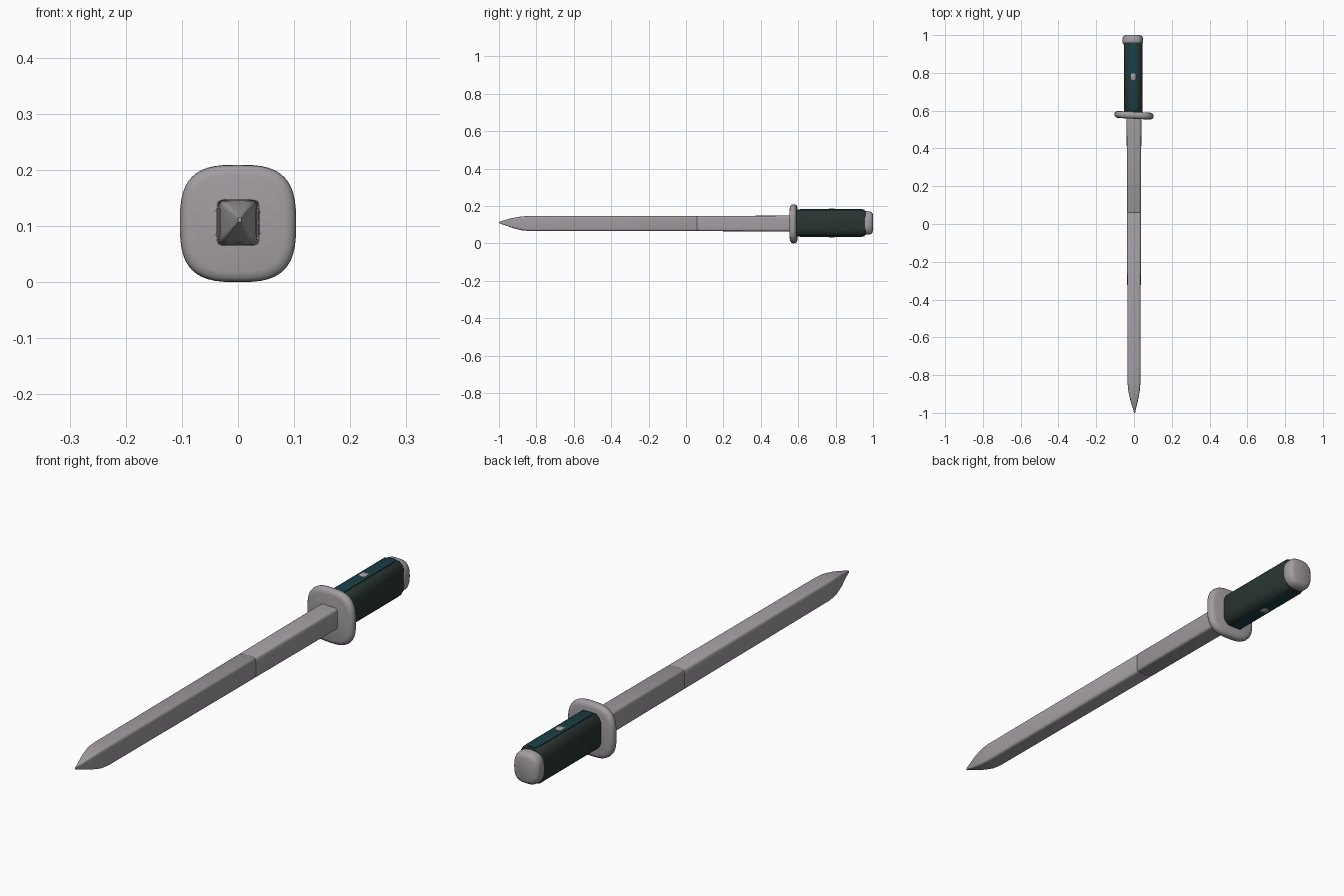
import bpy, bmesh, math

cube = bpy.data.objects.get("Cube")
if cube:
    bpy.data.objects.remove(cube, do_unlink=True)


def material(name, rgb):
    m = bpy.data.materials.new(name)
    m.use_nodes = True
    m.diffuse_color = (*rgb, 1)
    bsdf = m.node_tree.nodes["Principled BSDF"]
    bsdf.inputs["Base Color"].default_value = (*rgb, 1)
    bsdf.inputs["Roughness"].default_value = 0.7
    return m


steel = material("grey steel", (0.36, 0.335, 0.36))
leather = material("dark green grip", (0.022, 0.036, 0.032))
teal = material("dark teal inlay", (0.01, 0.05, 0.06))


def rounded(n, power):
    """Unit outline between a circle (2) and a square (high power)."""
    pts = []
    for i in range(n):
        a = 2 * math.pi * i / n
        c, s = math.cos(a), math.sin(a)
        pts.append((math.copysign(abs(c) ** (2 / power), c),
                    math.copysign(abs(s) ** (2 / power), s)))
    return pts


def loft(name, outline, rings, mat, slant=0, angle=40):
    """Sweep an outline along y; rings hold y, centre x, centre z, half width, half height."""
    bm = bmesh.new()
    loops = []
    for y, cx, cz, hw, hh in rings:
        loops.append([bm.verts.new((cx + u * hw, y + slant * u * hw, cz + v * hh))
                      for u, v in outline])
    n = len(outline)
    for a, b in zip(loops, loops[1:]):
        for i in range(n):
            j = (i + 1) % n
            bm.faces.new((a[i], a[j], b[j], b[i]))
    bm.faces.new(loops[0])
    bm.faces.new(loops[-1])
    bmesh.ops.recalc_face_normals(bm, faces=bm.faces)
    me = bpy.data.meshes.new(name)
    bm.to_mesh(me)
    bm.free()
    me.materials.append(mat)
    ob = bpy.data.objects.new(name, me)
    bpy.context.collection.objects.link(ob)
    bpy.ops.object.select_all(action="DESELECT")
    ob.select_set(True)
    bpy.context.view_layer.objects.active = ob
    bpy.ops.object.shade_smooth_by_angle(angle=math.radians(angle))
    return ob


MID = 0.106

# Blade: squared bar with a fine seam and a pointed tip
loft("blade", rounded(32, 7), [
    (-1.0, 0.003, 0.111, 0.003, 0.004),
    (-0.97, 0.002, 0.111, 0.010, 0.013),
    (-0.93, 0.001, 0.109, 0.021, 0.026),
    (-0.88, 0, 0.107, 0.031, 0.037),
    (-0.84, 0, MID, 0.034, 0.040),
    (0.055, 0, MID, 0.037, 0.041),
    (0.06, 0, MID, 0.035, 0.039),
    (0.065, 0, MID, 0.037, 0.041),
    (0.57, 0, MID, 0.039, 0.042),
], steel)

# Guard: rounded square plate, slightly slanted
loft("guard", rounded(48, 3), [
    (0.557, 0, 0.1045, 0.085, 0.087),
    (0.560, 0, 0.1045, 0.096, 0.098),
    (0.567, 0, 0.1045, 0.102, 0.1035),
    (0.575, 0, 0.1045, 0.1035, 0.1045),
    (0.584, 0, 0.1045, 0.102, 0.1035),
    (0.591, 0, 0.1045, 0.096, 0.098),
    (0.594, 0, 0.1045, 0.085, 0.087),
], steel, slant=-0.05, angle=60)

# Grip: tall faceted bar
quarter = [(1, 0.55), (0.86, 0.8), (0.55, 1)]
facets = (quarter + [(-u, v) for u, v in reversed(quarter)]
          + [(-u, -v) for u, v in quarter] + [(u, -v) for u, v in reversed(quarter)])
GX = -0.004
GZ = 0.109
loft("grip", facets, [
    (0.585, GX, GZ, 0.046, 0.062),
    (0.60, GX, GZ, 0.050, 0.070),
    (0.945, GX, GZ, 0.050, 0.070),
    (0.962, GX, GZ, 0.046, 0.064),
], leather)

# Inlays and rivets on the top and bottom of the grip
for side, word in ((1, "top"), (-1, "bottom")):
    z = GZ + side * 0.068
    loft(word + "_inlay", rounded(16, 5), [
        (0.60, GX, z, 0.015, 0.003),
        (0.615, GX, z, 0.024, 0.007),
        (0.935, GX, z, 0.024, 0.007),
        (0.955, GX, z, 0.015, 0.003),
    ], teal)
    loft(word + "_rivet", rounded(16, 3), [
        (0.758, GX, z, 0.009, 0.005),
        (0.768, GX, z, 0.016, 0.010),
        (0.79, GX, z, 0.016, 0.010),
        (0.80, GX, z, 0.009, 0.005),
    ], steel)

# Pommel: rounded end cap
loft("pommel", rounded(32, 2.7), [
    (0.948, GX - 0.003, GZ, 0.046, 0.054),
    (0.955, GX - 0.003, GZ, 0.053, 0.061),
    (0.968, GX - 0.003, GZ, 0.055, 0.063),
    (0.985, GX - 0.003, GZ, 0.054, 0.061),
    (0.995, GX - 0.003, GZ, 0.049, 0.055),
    (1.0, GX - 0.003, GZ, 0.038, 0.043),
], steel, angle=60)
